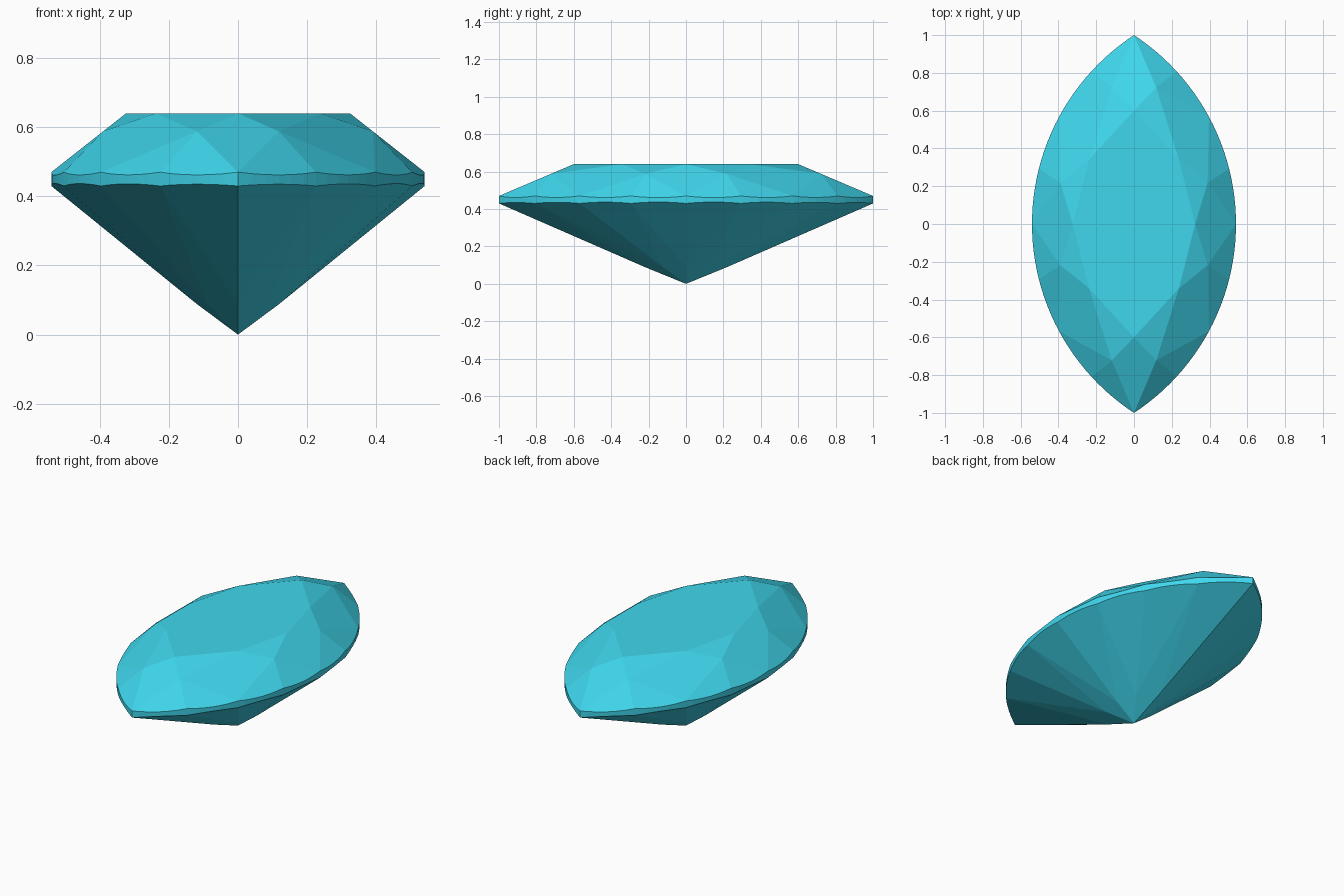
import bpy, bmesh, math
from mathutils import Vector

if "Cube" in bpy.data.objects:
    bpy.data.objects.remove(bpy.data.objects["Cube"])

W, Z_TOP, Z_UP, Z_LOW = 0.54, 0.64, 0.47, 0.43
R = (1 + W * W) / (2 * W)          # radius of each side arc
C = R - W
A = math.asin(1 / R)
SUB = 6                            # girdle steps per facet


def outline(u):
    """Point on the two-arc outline, u runs 0..16 from the front tip."""
    u %= 16
    if u >= 8:
        return -outline(u - 8)
    phi = -A + 2 * A * u / 8
    return Vector((R * math.cos(phi) - C, R * math.sin(phi)))


def normal(u):
    u %= 16
    if u >= 8:
        return -normal(u - 8)
    if u == 0:
        return Vector((0, -1))
    phi = -A + 2 * A * u / 8
    return Vector((math.cos(phi), math.sin(phi)))


def corner(u, s, z):
    """Where the main facets at u-1 and u+1 meet, at outline scale s."""
    n, m = normal(u - 1), normal(u + 1)
    a, b = s * n.dot(outline(u - 1)), s * m.dot(outline(u + 1))
    d = n.x * m.y - n.y * m.x
    return Vector(((a * m.y - b * n.y) / d, (n.x * b - m.x * a) / d, z))


def at(u, z, s=1):
    p = outline(u) * s
    return Vector((p.x, p.y, z))


def girdle_edge(apex, u, z):
    """Scalloped edge: the half facet's plane cut by the girdle wall."""
    p, q = at(u, z), at(u + 1, z)
    n = (p - apex).cross(q - apex)
    pts = []
    for i in range(SUB + 1):
        g = at(u + i / SUB, z)
        g.z = z - (n.x * (g.x - p.x) + n.y * (g.y - p.y)) / n.z
        pts.append(g)
    return pts


bm = bmesh.new()


def face(pts):
    bm.faces.new([bm.verts.new(p) for p in pts])


# crown depth of the star points, pavilion depth of the main corners
s_star, s_pav = 0.722, 0.208
z_star = Z_UP + (1 - s_star) / 0.4 * (Z_TOP - Z_UP)
z_pav = Z_LOW * s_pav
culet = Vector((0, 0, 0))

# table
face([at(u, Z_TOP, 0.6) for u in range(0, 16, 2)])

for u in range(0, 16, 2):
    # crown main kite and star facet
    before, after = corner(u - 1, s_star, z_star), corner(u + 1, s_star, z_star)
    face([at(u, Z_TOP, 0.6), before, at(u, Z_UP), after])
    face([at(u, Z_TOP, 0.6), after, at(u + 2, Z_TOP, 0.6)])
    # pavilion main kite
    face([culet, corner(u, s_pav, z_pav), at(u + 1, Z_LOW),
          corner(u + 2, s_pav, z_pav)])

for u in range(16):
    # upper and lower half facets with the girdle wall between
    star = corner(u if u % 2 else u + 1, s_star, z_star)
    low = corner(u + 1 if u % 2 else u, s_pav, z_pav)
    top, bot = girdle_edge(star, u, Z_UP), girdle_edge(low, u, Z_LOW)
    face([star] + top)
    face([low] + bot)
    for i in range(SUB):
        face([bot[i], bot[i + 1], top[i + 1], top[i]])

bmesh.ops.remove_doubles(bm, verts=bm.verts, dist=0.0005)
bmesh.ops.recalc_face_normals(bm, faces=bm.faces)
mesh = bpy.data.meshes.new("marquise_gem")
bm.to_mesh(mesh)
bm.free()

gem = bpy.data.objects.new("marquise_gem", mesh)
bpy.context.collection.objects.link(gem)
mat = bpy.data.materials.new("blue_gem")
mat.diffuse_color = (0.05, 0.68, 0.85, 1)
mat.use_nodes = True
mat.node_tree.nodes["Principled BSDF"].inputs["Base Color"].default_value = mat.diffuse_color
mesh.materials.append(mat)
